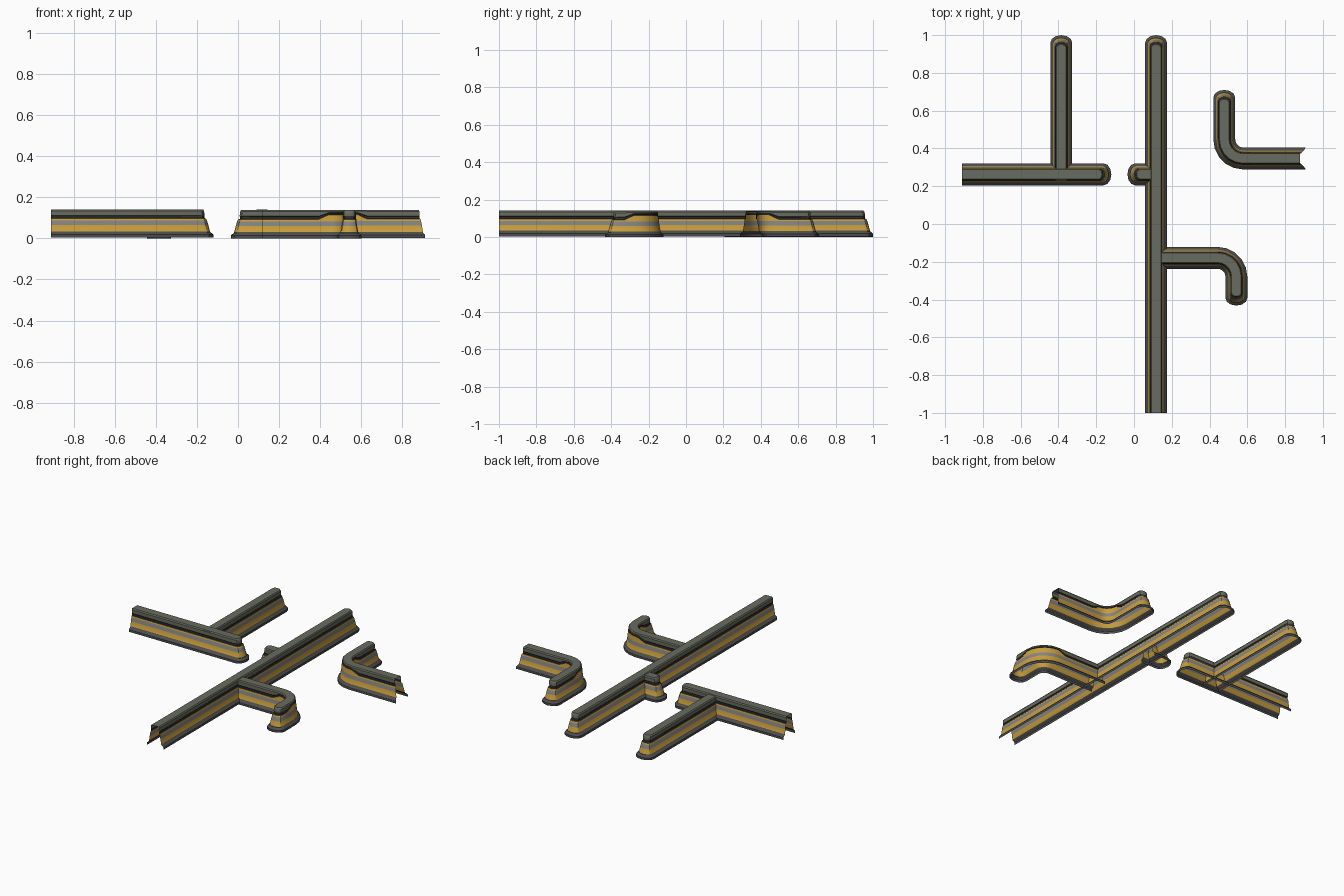
import bpy, bmesh
from math import sin, cos, pi, radians
from mathutils import Vector

if "Cube" in bpy.data.objects:
    bpy.data.objects.remove(bpy.data.objects["Cube"])


def mat(name, col):
    m = bpy.data.materials.new(name)
    m.diffuse_color = (*col, 1)
    m.use_nodes = True
    m.node_tree.nodes["Principled BSDF"].inputs["Base Color"].default_value = m.diffuse_color
    return m


MATS = [mat("base_grey", (0.075, 0.075, 0.075)), mat("yellow_band", (0.58, 0.34, 0.045)),
        mat("grey_band", (0.23, 0.23, 0.23)), mat("groove_dark", (0.035, 0.035, 0.035)),
        mat("cap_grey", (0.14, 0.15, 0.115))]

# wall profile: half width, height, height inside bends, set-back at ends, material above
PROFILE = [
    (.058, .000, .000, .000, 0), (.058, .014, .014, .000, 0), (.054, .020, .020, .006, 0),
    (.046, .025, .025, .014, 0), (.043, .030, .030, .016, 1), (.038, .060, .060, .024, 2),
    (.034, .083, .083, .031, 1), (.032, .092, .115, .035, 3), (.027, .095, .117, .044, 3),
    (.027, .104, .122, .044, 3), (.030, .108, .125, .043, 4), (.030, .130, .131, .045, 4),
    (.025, .137, .137, .050, 4)]
BEND_R, BEND_N, CAP_N, SLOPE = 0.10, 5, 6, 0.05


def stations(start, heading, length, turn, length2):
    """Centreline stations (point, direction, raised amount), last one is the tip."""
    p, h = Vector(start), radians(heading)
    d = Vector((cos(h), sin(h)))
    out = [(p, d, 0)]
    if turn:
        out.append((p + d * (length - SLOPE), d, 0))
        p = p + d * length
        s = 1 if turn > 0 else -1
        centre = p + Vector((-d.y, d.x)) * s * BEND_R
        for i in range(BEND_N + 1):
            a = h + radians(turn) * i / BEND_N
            d = Vector((cos(a), sin(a)))
            p = centre - Vector((-d.y, d.x)) * s * BEND_R
            out.append((p, d, 1))
        out.append((p + d * SLOPE, d, 0))
        length = length2
    return out, p + d * length, d


def wall(name, start, heading, length, turn=0, length2=0, lift=0.0, slanted=False):
    """Hollow wall: open at the start, rounded at the tip."""
    path, tip, d = stations(start, heading, length, turn, length2)
    n = Vector((-d.y, d.x))
    bm = bmesh.new()
    rows = []
    for w, z, zb, inset, _ in PROFILE:
        left, right = [], []
        for i, (p, t, r) in enumerate(path):
            side = Vector((-t.y, t.x)) * w
            if i == 0 and slanted:
                p = p + t * inset * 0.62
            zz = (zb if r else z) + lift
            left.append((*(p + side), zz))
            right.append((*(p - side), zz))
        reach = 0.7 * w
        c = tip - d * (inset + reach)
        arc = []
        for k in range(CAP_N + 1):
            a = pi * k / CAP_N
            arc.append((*(c + n * w * cos(a) + d * reach * sin(a)), z + lift))
        rows.append([bm.verts.new(v) for v in left + arc + right[::-1]])
    # side strips
    for lo, hi, prof in zip(rows, rows[1:], PROFILE):
        for i in range(len(lo) - 1):
            f = bm.faces.new((lo[i + 1], lo[i], hi[i], hi[i + 1]))
            f.material_index = prof[4]
    # top of the cap
    top = rows[-1]
    straight = len(path)
    for i in range(straight):
        f = bm.faces.new((top[i], top[-1 - i], top[-2 - i], top[i + 1]))
        f.material_index = 4
    bm.faces.new(top[straight:straight + CAP_N + 1][::-1]).material_index = 4
    # face normals outward: the top must point up
    bm.normal_update()
    bmesh.ops.recalc_face_normals(bm, faces=bm.faces[:])
    if bm.faces[-1:][0].normal.z < 0:
        bmesh.ops.reverse_faces(bm, faces=bm.faces[:])
    me = bpy.data.meshes.new(name)
    bm.to_mesh(me)
    bm.free()
    for m in MATS:
        me.materials.append(m)
    ob = bpy.data.objects.new(name, me)
    bpy.context.collection.objects.link(ob)
    bpy.context.view_layer.objects.active = ob
    ob.select_set(True)
    bpy.ops.object.shade_smooth_by_angle(angle=radians(30))
    ob.select_set(False)


# long walls, slightly higher than their branches
wall("main_wall", (.117, -1), 90, 2.0, lift=.004)
wall("left_wall", (-.91, .263), 0, .79, lift=.004)
# branches joining the long walls
wall("left_branch_wall", (-.385, .23), 90, .77)
wall("stub_wall", (.117, .263), 180, .152)
wall("curved_branch_wall", (.117, -.179), 0, .325, -90, .153)
# free-standing corner
wall("corner_wall", (.91, .347), 180, .332, -90, .263, lift=.002, slanted=True)
